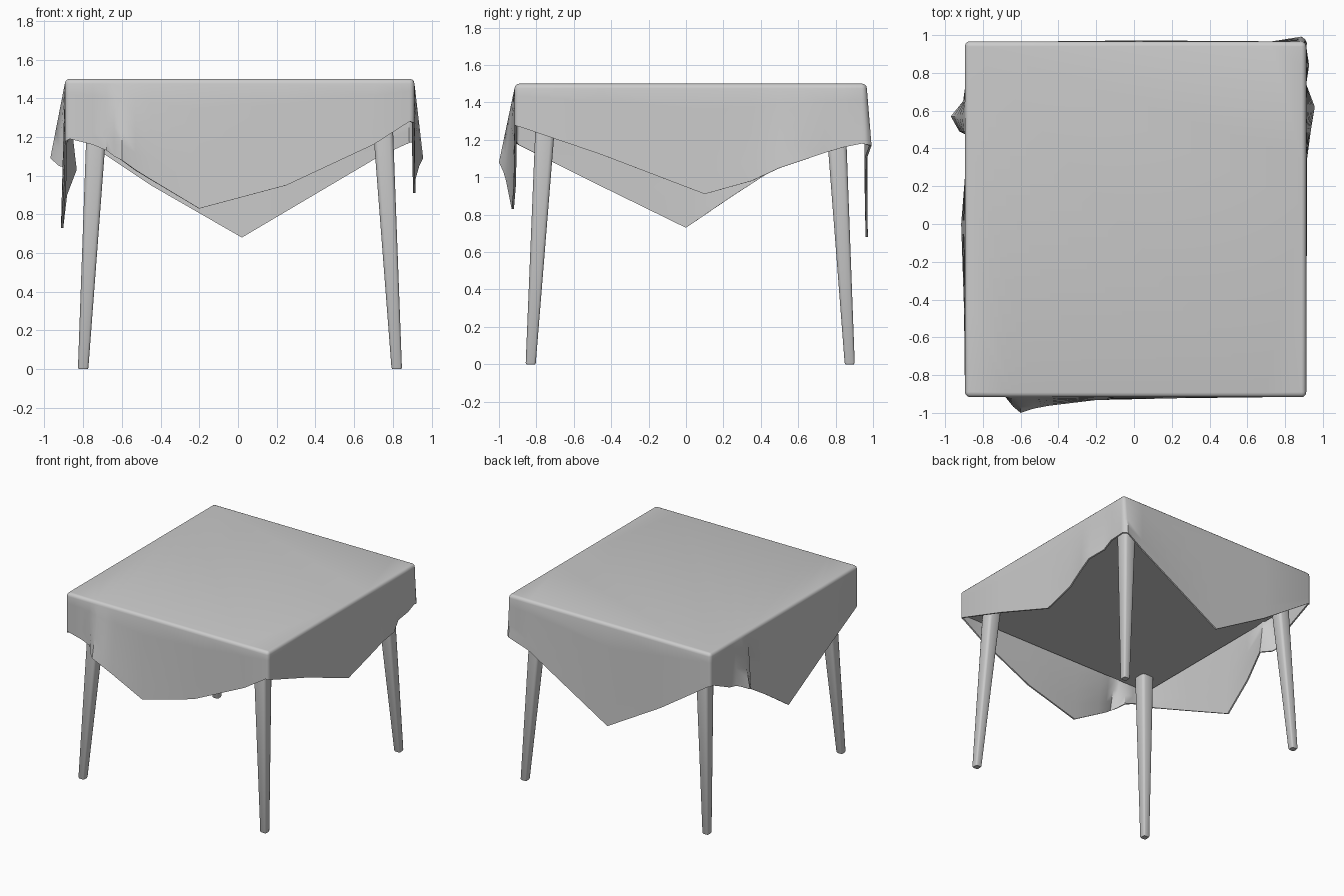
import bpy, bmesh
from math import sin, cos, pi
from mathutils import Vector

if "Cube" in bpy.data.objects:
    bpy.data.objects.remove(bpy.data.objects["Cube"])

grey = bpy.data.materials.new("plain grey")
grey.use_nodes = True
grey.diffuse_color = (0.6, 0.6, 0.6, 1)
grey.node_tree.nodes["Principled BSDF"].inputs["Base Color"].default_value = (0.6, 0.6, 0.6, 1)


def finish(bm, name, angle, thickness=0):
    bmesh.ops.recalc_face_normals(bm, faces=bm.faces)
    mesh = bpy.data.meshes.new(name)
    bm.to_mesh(mesh)
    bm.free()
    mesh.materials.append(grey)
    ob = bpy.data.objects.new(name, mesh)
    bpy.context.collection.objects.link(ob)
    bpy.ops.object.select_all(action='DESELECT')
    ob.select_set(True)
    bpy.context.view_layer.objects.active = ob
    if thickness:
        solid = ob.modifiers.new("thickness", 'SOLIDIFY')
        solid.thickness = thickness
        solid.offset = -1
        bpy.ops.object.modifier_apply(modifier=solid.name)
    bpy.ops.object.shade_smooth_by_angle(angle=angle)


def skin(bm, rings):
    for a, b in zip(rings, rings[1:]):
        for i in range(len(a)):
            j = (i + 1) % len(a)
            bm.faces.new((a[i], a[j], b[j], b[i]))


# Tablecloth: each side lists (position along side, hem height, flare at hem)
X0, X1, Y0, Y1, TOP, R = -0.895, 0.912, -0.917, 0.967, 1.5, 0.025
front = [(-0.87, 1.19, 0), (-0.75, 1.16, 0), (-0.68, 1.13, 0), (-0.64, 1.1, 0.05), (-0.6, 1.08, 0.083),
         (-0.53, 1.03, 0.06), (-0.45, 0.98, 0.045), (-0.2, 0.83, 0.015), (0.25, 0.95, 0.005),
         (0.7, 1.16, 0), (0.887, 1.28, 0)]
right = [(-0.89, 1.27, 0), (-0.45, 1.12, 0), (0.1, 0.91, 0.005), (0.35, 0.98, 0.005), (0.5, 1.05, 0.025),
         (0.62, 1.09, 0.045), (0.74, 1.13, 0), (0.84, 1.16, 0.015), (0.94, 1.18, 0)]
back = [(0.887, 1.17, 0.025), (0.73, 1.1, 0), (0.02, 0.68, 0.005), (-0.45, 0.95, 0), (-0.87, 1.23, 0)]
left = [(0.94, 1.24, 0), (0.72, 1.14, 0), (0.65, 1.13, 0.01), (0.57, 1.09, 0.075), (0.49, 1.05, 0.03),
        (0.45, 1.03, -0.05), (0.25, 0.9, 0), (0, 0.73, 0.02), (-0.45, 0.95, 0.005), (-0.89, 1.17, 0)]

columns = []
for k, side in enumerate((front, right, back, left)):
    turn = k * pi / 2 - pi / 2
    for t, hem, flare in side:
        base = ((t, Y0 + R), (X1 - R, t), (t, Y1 - R), (X0 + R, t))[k]
        columns.append((Vector((*base, 0)), turn, hem, flare))
    # rounded corner into the next side
    nxt = (front, right, back, left)[(k + 1) % 4][0]
    for f in (1 / 3, 2 / 3):
        columns.append((Vector((*base, 0)), turn + f * pi / 2, hem + (nxt[1] - hem) * f,
                        flare + (nxt[2] - flare) * f))

bm = bmesh.new()
rings = []
for row in range(9):
    ring = []
    for base, turn, hem, flare in columns:
        out = Vector((cos(turn), sin(turn), 0))
        if row < 4:
            a = row / 3 * pi / 2
            p = base + out * R * sin(a)
            p.z = TOP - R * (1 - cos(a))
        else:
            s = (row - 3) / 5
            p = base + out * (R + flare * s)
            p.z = (TOP - R) * (1 - s) + hem * s
        ring.append(bm.verts.new(p))
    rings.append(ring)
skin(bm, rings)
bm.faces.new(rings[0])
bmesh.ops.remove_doubles(bm, verts=bm.verts, dist=0.0005)
finish(bm, "tablecloth", 0.7, thickness=0.012)

# Table board under the cloth
bm = bmesh.new()
bmesh.ops.create_cube(bm, size=1)
for v in bm.verts:
    v.co = ((X0 + 0.02 if v.co.x < 0 else X1 - 0.02),
            (Y0 + 0.02 if v.co.y < 0 else Y1 - 0.02),
            1.3 if v.co.z < 0 else 1.485)
finish(bm, "table_board", 0.5)


# Tapered, splayed legs with a rounded square section
def leg(name, foot, head):
    bm = bmesh.new()
    rings = []
    for (x, y), z, half in ((foot, 0, 0.023), (foot, 0.008, 0.027), (head, 1.32, 0.053)):
        ring = []
        for q in range(4):
            mid = q * pi / 2 + pi / 4
            for d in (-pi / 4, 0, pi / 4):
                a = mid + d
                cx = x + 0.6 * half * (1 if cos(mid) > 0 else -1)
                cy = y + 0.6 * half * (1 if sin(mid) > 0 else -1)
                ring.append(bm.verts.new((cx + 0.4 * half * cos(a), cy + 0.4 * half * sin(a), z)))
        rings.append(ring)
    skin(bm, rings)
    bm.faces.new(rings[0])
    bm.faces.new(rings[-1])
    finish(bm, name, 0.9)


for xn, fx, hx in (("right", -0.80, -0.727), ("left", 0.82, 0.745)):
    for yn, fy, hy in (("front", -0.83, -0.75), ("back", 0.875, 0.8)):
        leg(f"{yn}_{xn}_leg", (fx, fy), (hx, hy))
